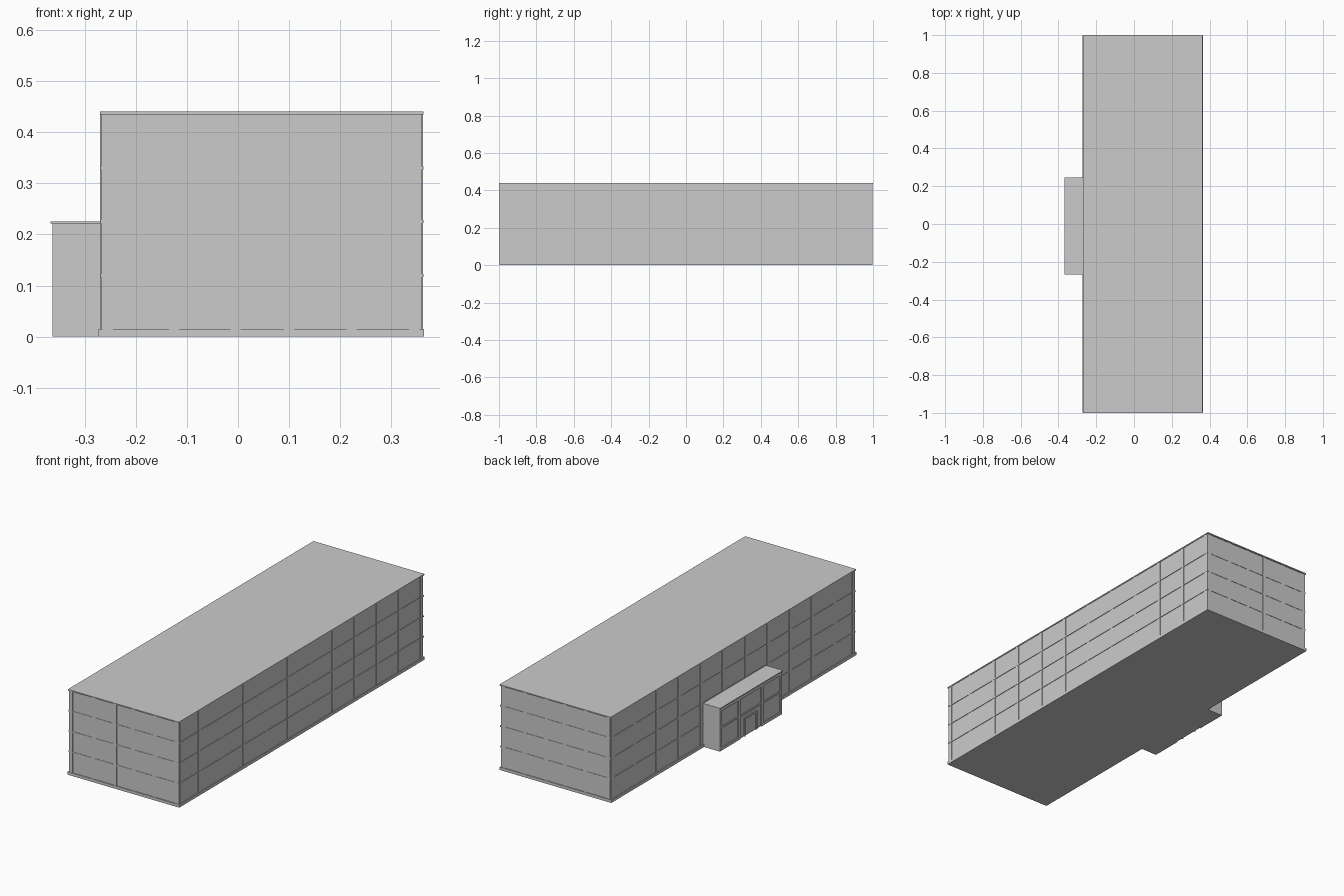
import bpy, bmesh
from mathutils import Vector

if "Cube" in bpy.data.objects:
    bpy.data.objects.remove(bpy.data.objects["Cube"])


def boxes(name, spans):
    """One object made of boxes given as (x0, x1, y0, y1, z0, z1)."""
    bm = bmesh.new()
    for x0, x1, y0, y1, z0, z1 in spans:
        verts = bmesh.ops.create_cube(bm, size=1)["verts"]
        for v in verts:
            v.co = Vector((x0 if v.co.x < 0 else x1,
                           y0 if v.co.y < 0 else y1,
                           z0 if v.co.z < 0 else z1))
    me = bpy.data.meshes.new(name)
    bm.to_mesh(me)
    bm.free()
    ob = bpy.data.objects.new(name, me)
    bpy.context.collection.objects.link(ob)
    return ob


X0, X1, Y = -0.268, 0.360, 0.994     # main wall planes
TOP = 0.435
OUT = 0.002                          # relief of wall strips
FLOORS = (0.12, 0.225, 0.33)

# Main block, plinth and roof slab
boxes("main_block", [(X0, X1, -Y, Y, 0, TOP)])
boxes("plinth", [(X0 - 0.005, X1 + 0.004, -Y - 0.004, Y + 0.004, 0, 0.015)])
boxes("roof_slab", [(X0 - 0.002, X1 + 0.003, -1, 1, TOP, 0.441)])

# Pilasters along the long walls and the end walls
long_y = [-0.98] + [-0.828 + 0.181 * i for i in range(10)] + [0.98]
end_x = [-0.255, -0.125, -0.005, 0.10, 0.222, 0.345]
pilasters = []
for y in long_y:
    pilasters.append((X1 - 0.01, X1 + OUT, y - 0.011, y + 0.011, 0, TOP))
    if not -0.265 < y < 0.245:
        pilasters.append((X0 - OUT, X0 + 0.01, y - 0.011, y + 0.011, 0, TOP))
    else:
        pilasters.append((X0 - OUT, X0 + 0.01, y - 0.011, y + 0.011, 0.2, TOP))
for x in end_x:
    for s in (-1, 1):
        a, b = sorted((s * (Y - 0.01), s * (Y + OUT)))
        pilasters.append((x - 0.01, x + 0.01, a, b, 0, TOP))
boxes("pilasters", pilasters)

# Floor bands wrapping the building
boxes("floor_bands", [(X0 - OUT, X1 + OUT + 0.001, -Y - OUT, Y + OUT,
                       z - 0.003, z + 0.003) for z in FLOORS])

# Entrance block with thin roof
P0, PY0, PY1 = -0.358, -0.264, 0.243
boxes("entrance_block", [(P0, X0 + 0.01, PY0, PY1, 0, 0.221)])
boxes("entrance_roof", [(-0.367, X0, PY0 - 0.003, PY1 + 0.003, 0.221, 0.225)])

# Entrance facade: posts, rails and door frame
FX = (-0.363, P0 + 0.01)
facade = [(*FX, PY0, PY1, 0.203, 0.221)]
for y in (PY0 + 0.008, -0.105, 0.084, PY1 - 0.008):
    facade.append((*FX, y - 0.008, y + 0.008, 0, 0.21))
facade.append((*FX, PY0, PY1, 0.114, 0.122))
for a, b in ((PY0, -0.105), (0.084, PY1)):
    facade.append((*FX, a, b, 0, 0.014))
boxes("entrance_frame", facade)
boxes("door_frame", [(*FX, -0.062, -0.054, 0, 0.095),
                     (*FX, 0.033, 0.041, 0, 0.095),
                     (*FX, -0.062, 0.041, 0.087, 0.095)])
